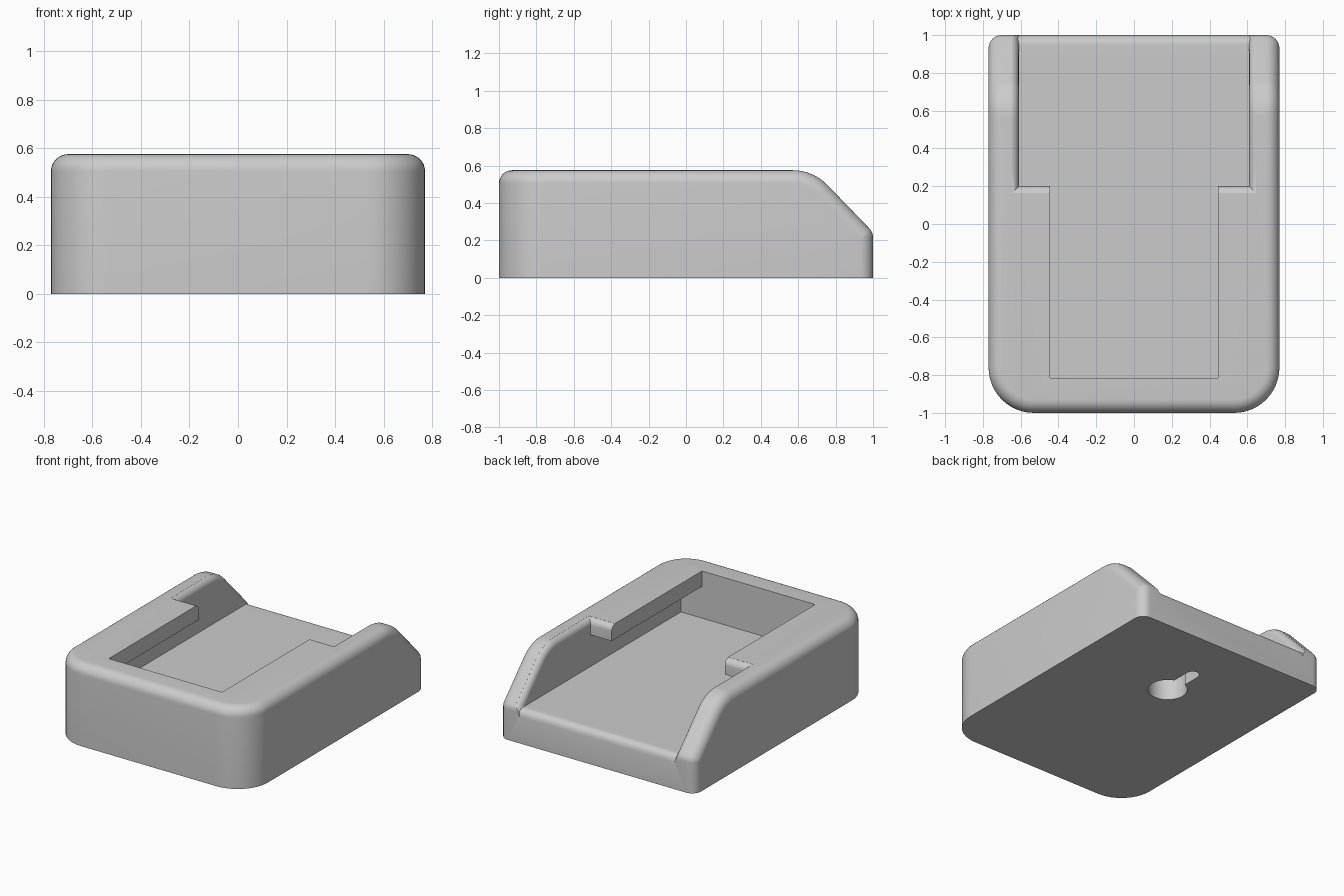
import bpy, bmesh
from math import sin, cos, tan, asin, sqrt, pi, radians

if "Cube" in bpy.data.objects:
    bpy.data.objects.remove(bpy.data.objects["Cube"])

W, L, TOP = 0.77, 1.0, 0.575           # half width, half length, height
R, CORNER = 0.07, 0.24                 # edge fillet, front corner radius
FLOOR, LIP = 0.24, 0.465               # tray floor, underside of lip
CH, CH_Y = 0.61, 0.2                   # channel half width, lip end
SLOT, FRONT = 0.445, -0.815            # opening half width, front wall
INNER = 0.045                          # inner fillet
SLOPE = radians(46)
BEND_Y, TANGENT = 0.68, 0.11
BEND_R = TANGENT / tan(SLOPE / 2)
ARC_Y = BEND_Y - TANGENT


def steps(a, b, n):
    return [a + (b - a) * i / n for i in range(n + 1)]


def new_object(name, bm):
    bmesh.ops.recalc_face_normals(bm, faces=bm.faces)
    mesh = bpy.data.meshes.new(name)
    bm.to_mesh(mesh)
    bm.free()
    ob = bpy.data.objects.new(name, mesh)
    bpy.context.collection.objects.link(ob)
    return ob


def loft(name, rings):
    """Closed rings joined by quads, with capped ends."""
    bm = bmesh.new()
    rows = [[bm.verts.new(p) for p in ring] for ring in rings]
    n = len(rows[0])
    for a, b in zip(rows, rows[1:]):
        for i in range(n):
            j = (i + 1) % n
            bm.faces.new((a[i], a[j], b[j], b[i]))
    bm.faces.new(rows[0])
    bm.faces.new(rows[-1])
    bmesh.ops.remove_doubles(bm, verts=bm.verts, dist=1e-5)
    bmesh.ops.triangulate(bm, faces=bm.faces)
    return new_object(name, bm)


def box(name, x, y0, y1, z0, z1):
    return loft(name, [[(-x, y0, z), (x, y0, z), (x, y1, z), (-x, y1, z)] for z in (z0, z1)])


def arm_top(y):
    """Height and steepness of the side profile."""
    if y <= ARC_Y:
        return TOP, 1.0
    if y < ARC_Y + BEND_R * sin(SLOPE):
        drop = sqrt(BEND_R ** 2 - (y - ARC_Y) ** 2)
        return TOP - BEND_R + drop, BEND_R / drop
    return TOP - tan(SLOPE) * (y - BEND_Y), 1 / cos(SLOPE)


def floor_top(y):
    """Tray floor with a rounded rear edge."""
    r = 0.05
    t = min(max(y - (L - r), 0), r)
    return FLOOR - r + sqrt(r * r - t * t)


# Outer body: hull of filleted side profile and footprint
def make_body():
    pts = []
    quarter = steps(0, pi / 2, 8)
    for s in (-1, 1):
        # rounded front corners
        for t in steps(0, pi / 2, 12):
            for a in quarter:
                d = CORNER - R + R * cos(a)
                pts.append((s * (W - CORNER + d * cos(t)),
                            -L + CORNER - d * sin(t), TOP - R + R * sin(a)))
            pts.append((s * (W - CORNER + CORNER * cos(t)),
                        -L + CORNER - CORNER * sin(t), 0))
        # curved shoulder
        def strip(cy, cz, phi):
            for a in quarter:
                pts.append((s * (W - R + R * cos(a)), cy + R * sin(a) * sin(phi),
                            cz + R * sin(a) * cos(phi)))
        for phi in steps(0, SLOPE, 10):
            strip(ARC_Y + (BEND_R - R) * sin(phi),
                  TOP - BEND_R + (BEND_R - R) * cos(phi), phi)
        # rear end of the slope and rear corners
        cy = L - R
        cz = arm_top(cy)[0] - R / cos(SLOPE)
        for phi in steps(SLOPE, pi / 2, 6):
            strip(cy, cz, phi)
        for a in quarter:
            pts.append((s * (W - R + R * cos(a)), cy + R * sin(a), 0))
    bm = bmesh.new()
    for p in pts:
        bm.verts.new(p)
    bmesh.ops.remove_doubles(bm, verts=bm.verts, dist=1e-5)
    bmesh.ops.convex_hull(bm, input=bm.verts)
    bmesh.ops.delete(bm, geom=[v for v in bm.verts if not v.link_faces], context='VERTS')
    bmesh.ops.dissolve_limit(bm, angle_limit=0.01, verts=bm.verts, edges=bm.edges)
    return new_object("cradle_body", bm)


# Open channel between the arms, flaring to round the inner edges
def make_channel():
    flare = [(INNER * (1 - cos(t)), INNER * (1 - sin(t)))
             for t in steps(0, radians(80), 6)]
    ys = ([0.3, ARC_Y] + steps(ARC_Y, ARC_Y + BEND_R * sin(SLOPE), 8)[1:]
          + [0.85, 0.91] + steps(0.95, L, 8) + [1.2])

    def ring(x, d, e, deep):
        yz = [(CH_Y - flare[-1][0], 0.8)]
        for dj, ej in reversed(flare):
            yz.append((CH_Y - dj, TOP - ej) if dj > d else (CH_Y - d, TOP - e))
        yz.append((CH_Y, FLOOR) if deep else (CH_Y - d, TOP - e))
        for y in ys:
            h, k = arm_top(y)
            yz.append((y, floor_top(y) if deep else max(h - e * k, floor_top(y))))
        yz.append((1.2, 0.8))
        return [(x, y, z) for y, z in yz]

    side = [(CH + d, d, e, False) for d, e in reversed(flare)] + [(CH, 0, INNER, True)]
    rings = [ring(-x, d, e, k) for x, d, e, k in side]
    rings += [ring(x, d, e, k) for x, d, e, k in reversed(side)]
    return loft("channel_cutter", rings)


# Keyhole in the underside for wall hanging
def make_keyhole():
    cy, r, w, end = 0.345, 0.13, 0.045, 0.6
    g = asin(w / r)
    xy = [(r * cos(t), cy + r * sin(t)) for t in steps(pi / 2 + g, 2.5 * pi - g, 40)]
    xy += [(w * cos(t), end + w * sin(t)) for t in steps(0, pi, 10)]
    return loft("keyhole_cutter", [[(x, y, z) for x, y in xy] for z in (-0.1, 0.17)])


body = make_body()
cutters = [
    make_channel(),
    box("pocket_cutter", CH, FRONT, 0.3, FLOOR, LIP),
    box("opening_cutter", SLOT, FRONT, 0.3, 0.3, 0.8),
    make_keyhole(),
]
bpy.ops.object.select_all(action='DESELECT')
body.select_set(True)
bpy.context.view_layer.objects.active = body
for cutter in cutters:
    cutter.hide_render = True
    mod = body.modifiers.new(cutter.name, 'BOOLEAN')
    mod.operation = 'DIFFERENCE'
    mod.solver = 'EXACT'
    mod.object = cutter
    bpy.ops.object.modifier_apply(modifier=mod.name)
    bpy.data.objects.remove(cutter)

# Plain grey plastic
mat = bpy.data.materials.new("light_grey")
mat.use_nodes = True
grey = (0.6, 0.6, 0.6, 1)
mat.diffuse_color = grey
mat.node_tree.nodes["Principled BSDF"].inputs["Base Color"].default_value = grey
body.data.materials.clear()
body.data.materials.append(mat)
bpy.ops.object.shade_smooth_by_angle(angle=radians(25))
